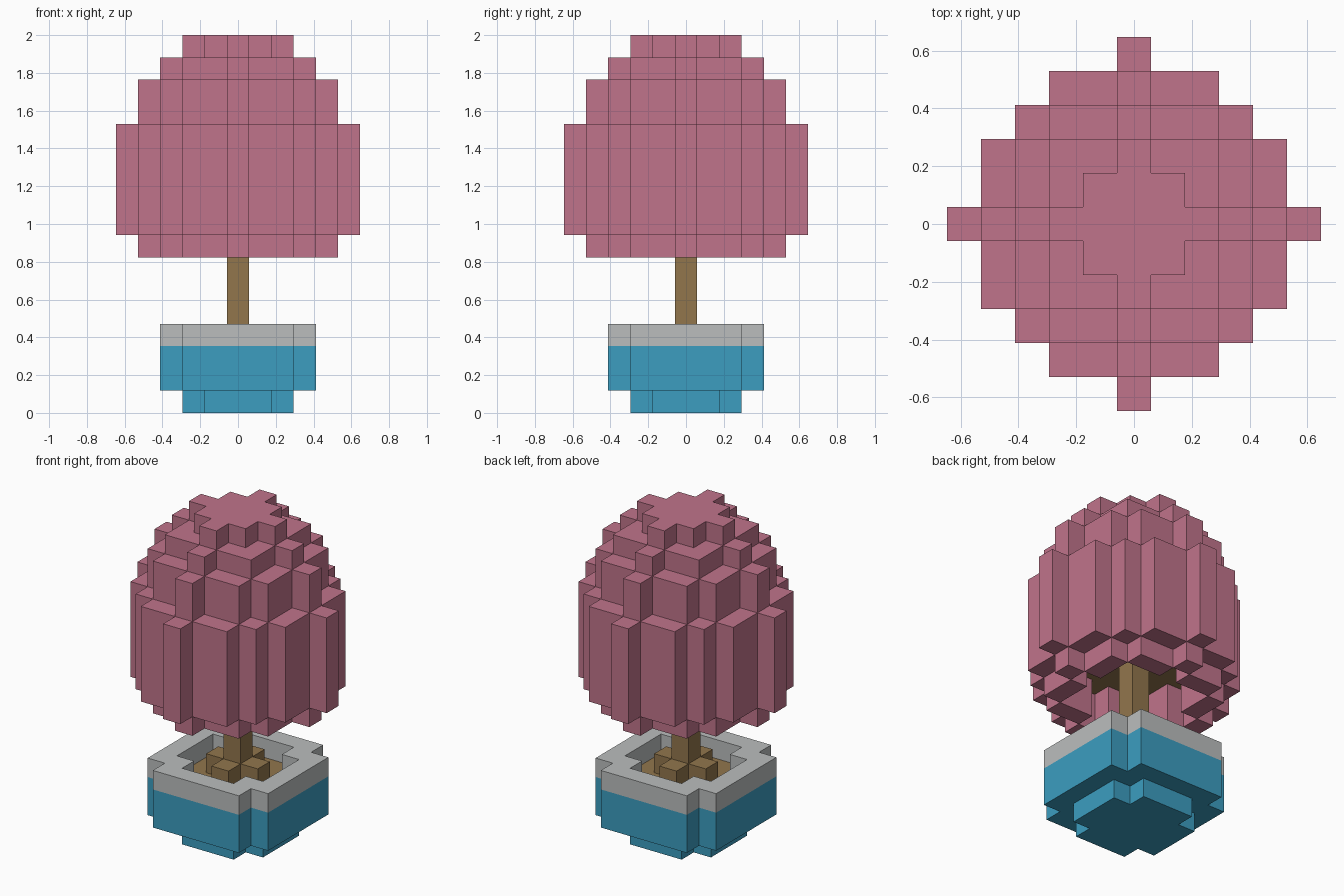
import bpy, bmesh
from mathutils import Vector

cube = bpy.data.objects.get("Cube")
if cube:
    bpy.data.objects.remove(cube, do_unlink=True)

U = 2 / 17  # size of one block


def material(name, rgb):
    mat = bpy.data.materials.new(name)
    mat.use_nodes = True
    mat.diffuse_color = (*rgb, 1)
    node = next(n for n in mat.node_tree.nodes if n.type == 'BSDF_PRINCIPLED')
    node.inputs["Base Color"].default_value = (*rgb, 1)
    return mat


pink = material("blossom pink", (0.527, 0.174, 0.258))
brown = material("wood brown", (0.287, 0.181, 0.073))
blue = material("pot blue", (0.045, 0.337, 0.527))
grey = material("rim grey", (0.497, 0.515, 0.515))


def layer(rule, *levels):
    """Blocks on the given levels whose plan position meets the rule."""
    span = range(-5, 6)
    return {(x, y, z) for z in levels for x in span for y in span
            if rule(abs(x), abs(y))}


def disc(r):
    return lambda x, y: x * x + y * y <= r * r and (x, y) not in ((3, 4), (4, 3))


def notched(r):
    """Square with its corner blocks removed."""
    return lambda x, y: max(x, y) <= r and x + y < 2 * r


def build(name, cells, mat):
    """Outer skin of a set of blocks, with coplanar faces merged."""
    bm = bmesh.new()
    for c in cells:
        for axis in range(3):
            for side in (-1, 1):
                n = Vector((0, 0, 0))
                n[axis] = side
                if tuple(int(a + b) for a, b in zip(c, n)) in cells:
                    continue
                u = Vector((0, 0, 0))
                u[(axis + 1) % 3] = 0.5
                v = n.cross(u)
                mid = Vector(c) + Vector((0, 0, 0.5)) + n * 0.5
                corners = (mid - u - v, mid + u - v, mid + u + v, mid - u + v)
                bm.faces.new([bm.verts.new(p * U) for p in corners])
    bmesh.ops.remove_doubles(bm, verts=bm.verts, dist=U / 100)
    bmesh.ops.dissolve_limit(bm, angle_limit=0.01, verts=bm.verts, edges=bm.edges)
    mesh = bpy.data.meshes.new(name)
    bm.to_mesh(mesh)
    bm.free()
    mesh.materials.append(mat)
    bpy.context.collection.objects.link(bpy.data.objects.new(name, mesh))


# Pot: narrow foot, wide body with soil set in its top, and an open rim
soil = layer(notched(2), 2)
build("pot", layer(notched(2), 0) | layer(notched(3), 1, 2) - soil, blue)
build("soil", soil, brown)
build("pot_rim", layer(notched(3), 3) - layer(notched(2), 3), grey)

# Trunk with four root blocks
build("trunk", layer(disc(0), *range(3, 9)) | layer(disc(1), 3), brown)

# Crown: stacked discs, hollow underneath, with a wooden disc as its ceiling
branches = layer(disc(3), 9)
hollow = layer(disc(3), 7, 8)
crown = (layer(disc(4), 7, 13, 14) | layer(disc(5), *range(8, 13))
         | layer(disc(3), 15) | layer(disc(2), 16))
build("branches", branches, brown)
build("crown", crown - hollow - branches, pink)
